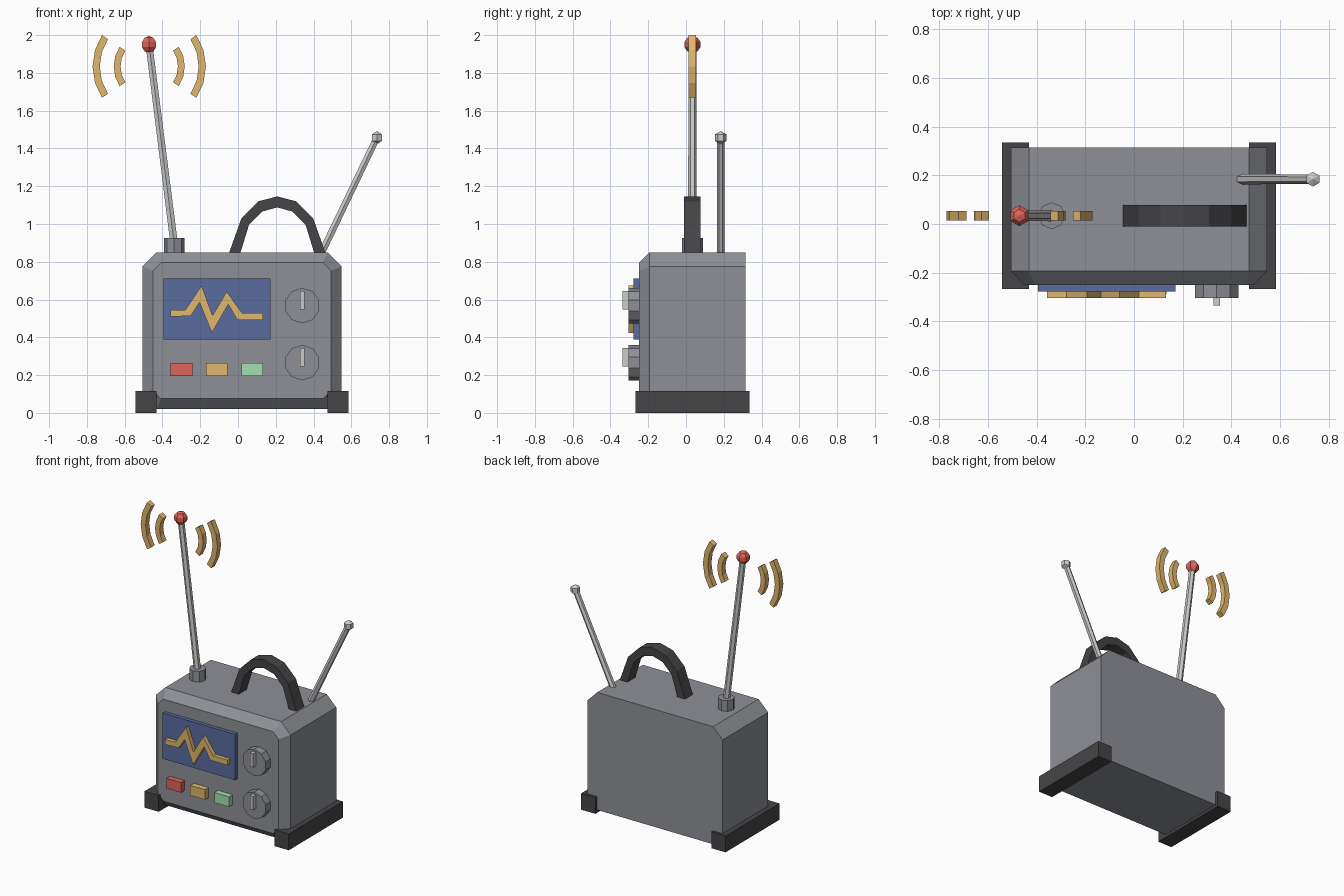
import bpy, bmesh
from math import sin, cos, radians
from mathutils import Vector, Matrix

if "Cube" in bpy.data.objects:
    bpy.data.objects.remove(bpy.data.objects["Cube"])


def mat(name, rgb):
    m = bpy.data.materials.new(name)
    m.diffuse_color = (*rgb, 1)
    m.use_nodes = True
    m.node_tree.nodes["Principled BSDF"].inputs["Base Color"].default_value = m.diffuse_color
    return m


DARK = mat("dark", (0.06, 0.06, 0.065))
GREY = mat("case_grey", (0.27, 0.28, 0.31))
STEEL = mat("steel", (0.55, 0.56, 0.58))
RED = mat("red", (0.75, 0.13, 0.10))
AMBER = mat("amber", (0.75, 0.47, 0.15))
GREEN = mat("green", (0.36, 0.75, 0.42))
BLUE = mat("blue", (0.10, 0.15, 0.34))
AY = 0.034  # depth of the handle, main antenna and waves


def finish(name, bm, material):
    bmesh.ops.recalc_face_normals(bm, faces=bm.faces)
    me = bpy.data.meshes.new(name)
    bm.to_mesh(me)
    bm.free()
    me.materials.append(material)
    ob = bpy.data.objects.new(name, me)
    bpy.context.collection.objects.link(ob)
    return ob


def box(name, lo, hi, material):
    lo, hi = Vector(lo), Vector(hi)
    bm = bmesh.new()
    bmesh.ops.create_cube(bm, size=1, matrix=Matrix.Translation((lo + hi) / 2)
                          @ Matrix.Diagonal((*(hi - lo), 1)))
    return finish(name, bm, material)


def rod(name, a, b, r1, r2, sides, material):
    a, b = Vector(a), Vector(b)
    d = b - a
    rot = Vector((0, 0, 1)).rotation_difference(d).to_matrix().to_4x4()
    bm = bmesh.new()
    bmesh.ops.create_cone(bm, cap_ends=True, segments=sides, radius1=r1, radius2=r2,
                          depth=d.length, matrix=Matrix.Translation((a + b) / 2) @ rot)
    return finish(name, bm, material)


def ball(name, pos, r, segs, rings, material):
    bm = bmesh.new()
    bmesh.ops.create_uvsphere(bm, u_segments=segs, v_segments=rings, radius=r,
                              matrix=Matrix.Translation(pos))
    return finish(name, bm, material)


def strip(name, edge_a, edge_b, y0, y1, material):
    """Band between two xz point rows, extruded from y0 to y1."""
    bm = bmesh.new()
    a = [bm.verts.new((x, y0, z)) for x, z in edge_a]
    b = [bm.verts.new((x, y0, z)) for x, z in edge_b]
    faces = [bm.faces.new((a[i], a[i + 1], b[i + 1], b[i])) for i in range(len(a) - 1)]
    ext = bmesh.ops.extrude_face_region(bm, geom=faces, use_keep_orig=True)
    moved = [g for g in ext["geom"] if isinstance(g, bmesh.types.BMVert)]
    bmesh.ops.translate(bm, verts=moved, vec=(0, y1 - y0, 0))
    return finish(name, bm, material)


# Case: chamfered outline lofted from back to a bevelled front
def outline(inset, cut):
    x0, x1, z0, z1 = -0.506 + inset, 0.547 - inset, 0.02 + inset, 0.85 - inset
    return [(x0 + cut, z0), (x1 - cut, z0), (x1, z0 + cut), (x1, z1 - cut),
            (x1 - cut, z1), (x0 + cut, z1), (x0, z1 - cut), (x0, z0 + cut)]


bm = bmesh.new()
loops = [[bm.verts.new((x, y, z)) for x, z in outline(i, c)]
         for y, i, c in ((0.315, 0, 0.074), (-0.194, 0, 0.074), (-0.25, 0.055, 0.043))]
for p, q in zip(loops, loops[1:]):
    for i in range(8):
        j = (i + 1) % 8
        bm.faces.new((p[i], p[j], q[j], q[i]))
bm.faces.new(loops[0])
bm.faces.new(loops[-1])
finish("case", bm, GREY)

# Feet
for side, x in (("left", -0.543), ("right", 0.473)):
    box(f"foot_{side}", (x, -0.268, 0), (x + 0.111, 0.335, 0.115), DARK)

# Screen with waveform
box("screen", (-0.394, -0.277, 0.388), (0.171, -0.24, 0.711), BLUE)
strip("waveform",
      [(-0.357, 0.546), (-0.278, 0.546), (-0.193, 0.674), (-0.135, 0.515),
       (-0.06, 0.642), (0.02, 0.53), (0.132, 0.53)],
      [(-0.357, 0.510), (-0.25, 0.513), (-0.204, 0.585), (-0.138, 0.424),
       (-0.052, 0.575), (-0.003, 0.493), (0.132, 0.493)], -0.305, -0.27, AMBER)

# Buttons
for name, x, m in (("red", -0.357, RED), ("amber", -0.170, AMBER), ("green", 0.018, GREEN)):
    box(f"button_{name}", (x, -0.29, 0.194), (x + 0.115, -0.24, 0.265), m)

# Knobs with pointers
for name, z in (("upper", 0.568), ("lower", 0.266)):
    bm = bmesh.new()
    bmesh.ops.create_cone(bm, cap_ends=True, segments=10, radius1=0.0935, radius2=0.0935,
                          depth=0.065, matrix=Matrix.Translation((0.34, -0.2725, z))
                          @ Matrix.Rotation(radians(90), 4, 'X'))
    finish(f"knob_{name}", bm, GREY)
    box(f"knob_pointer_{name}", (0.327, -0.335, z - 0.02), (0.353, -0.30, z + 0.077), STEEL)

# Carrying handle: half profile mirrored about its centre
HX = 0.208


def arch(half):
    return [(HX - x, z) for x, z in half] + [(HX + x, z) for x, z in half[-2::-1]]


strip("handle", arch([(0.257, 0.842), (0.19, 1.03), (0.1, 1.12), (0, 1.146)]),
      arch([(0.197, 0.842), (0.15, 0.995), (0.08, 1.066), (0, 1.088)]),
      AY - 0.044, AY + 0.044, DARK)

# Main antenna
rod("antenna_collar", (-0.338, AY, 0.84), (-0.338, AY, 0.926), 0.055, 0.055, 8, GREY)
rod("main_antenna", (-0.335, AY, 0.87), (-0.471, AY, 1.95), 0.023, 0.021, 6, STEEL)
ball("main_antenna_tip", (-0.471, AY, 1.95), 0.045, 6, 5, RED)

# Side antenna
rod("side_antenna", (0.42, 0.184, 0.80), (0.735, 0.184, 1.457), 0.021, 0.02, 6, STEEL)
ball("side_antenna_tip", (0.735, 0.184, 1.457), 0.035, 6, 3, STEEL)

# Signal waves on both sides of the tip
angles = [radians(a) for a in (-33.5, -16.75, 0, 16.75, 33.5)]
for side, s in (("left", -1), ("right", 1)):
    for size, ro, ri in (("small", 0.188, 0.152), ("large", 0.30, 0.262)):
        rows = [[(-0.47 + s * r * cos(a), 1.834 + r * sin(a)) for a in angles]
                for r in (ro, ri)]
        strip(f"signal_wave_{size}_{side}", *rows, AY - 0.02, AY + 0.02, AMBER)
